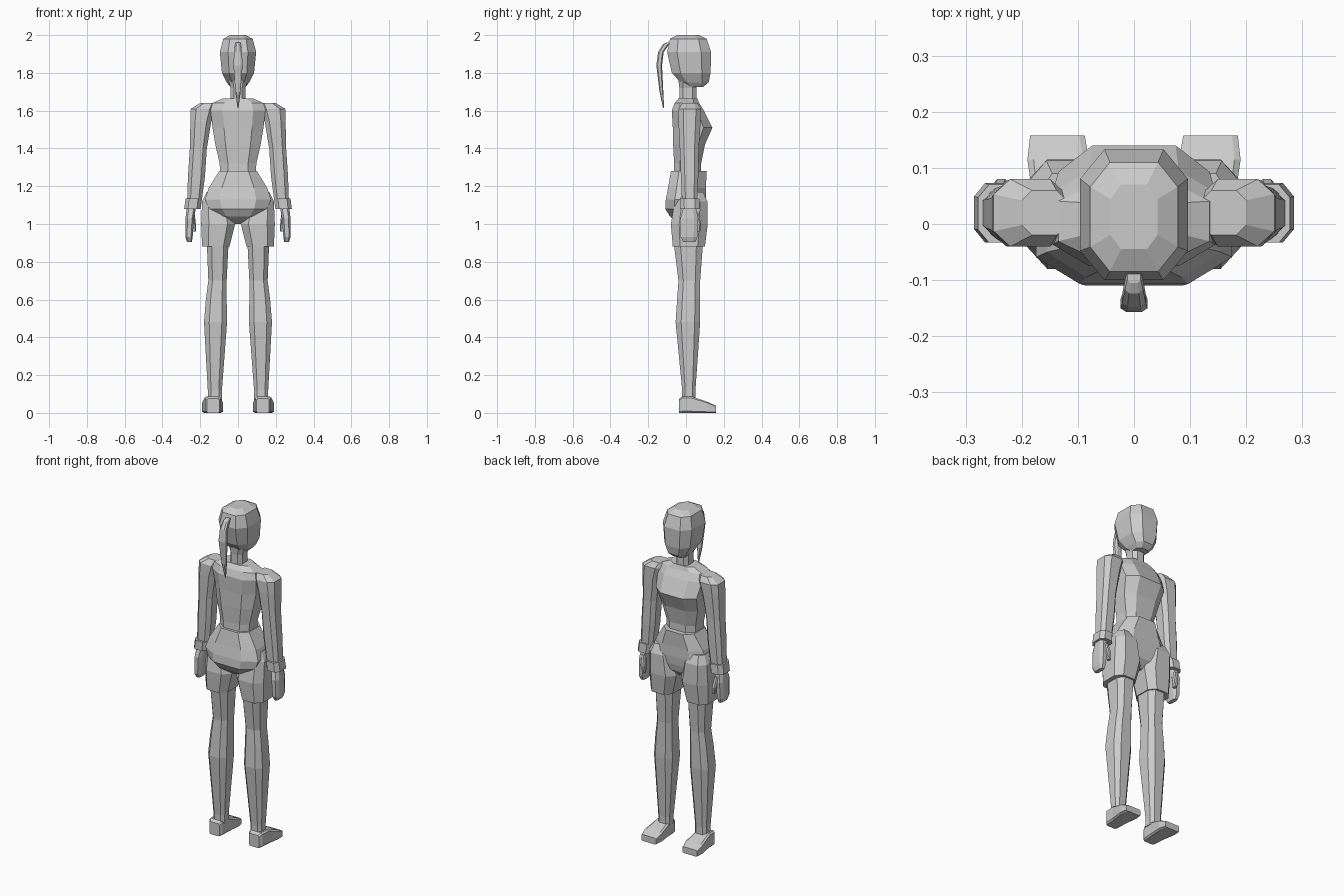
import bpy
import bmesh
from mathutils import Vector

UNIT = 0.01  # profiles are written in hundredths

default_cube = bpy.data.objects.get("Cube")
if default_cube:
    bpy.data.objects.remove(default_cube, do_unlink=True)

grey = bpy.data.materials.new("plain_grey")
grey.use_nodes = True
colour = (0.6, 0.6, 0.6, 1)
grey.diffuse_color = colour
grey.node_tree.nodes["Principled BSDF"].inputs["Base Color"].default_value = colour


def section(low_a, high_a, low_b, high_b, corner):
    """Eight-sided cross-section: a rectangle with cut corners."""
    mid_a, mid_b = (low_a + high_a) / 2, (low_b + high_b) / 2
    half_a, half_b = (high_a - low_a) / 2, (high_b - low_b) / 2
    signs = ((corner, -1), (1, -corner), (1, corner), (corner, 1),
             (-corner, 1), (-1, corner), (-1, -corner), (-corner, -1))
    return [(mid_a + half_a * s, mid_b + half_b * t) for s, t in signs]


def loft(name, rings, corner=0.55, along="z", mirrored=False):
    """Skin rings of (position, low_a, high_a, low_b, high_b) into a closed part."""
    bm = bmesh.new()
    loops = []
    for position, *bounds in rings:
        loop = []
        for a, b in section(*bounds, corner):
            point = (a, b, position) if along == "z" else (a, position, b)
            loop.append(bm.verts.new(Vector(point) * UNIT))
        loops.append(loop)
    for lower, upper in zip(loops, loops[1:]):
        count = len(lower)
        for i in range(count):
            j = (i + 1) % count
            bm.faces.new((lower[i], lower[j], upper[j], upper[i]))
    bm.faces.new(loops[0])
    bm.faces.new(loops[-1])
    bmesh.ops.recalc_face_normals(bm, faces=bm.faces)
    mesh = bpy.data.meshes.new(name)
    bm.to_mesh(mesh)
    bm.free()
    mesh.materials.append(grey)
    part = bpy.data.objects.new(name, mesh)
    bpy.context.collection.objects.link(part)
    if mirrored:
        part.modifiers.new("other_side", "MIRROR")
    return part


def centred(rings):
    """Expand (height, half_width, back, front) rings about the middle plane."""
    return [(z, -w, w, back, front) for z, w, back, front in rings]


# Head and neck
loft("head", centred([
    (172.5, 4, 1, 9), (175, 6, -3, 12), (180, 8.5, -7.5, 13), (191, 9.6, -10, 13.3),
    (198, 7.8, -8.5, 11), (200, 4.2, -4.5, 7)]))
loft("neck", centred([(162, 4.4, -4, 6), (167, 4, -3.5, 5.5), (172, 4, -3.5, 5.5),
                      (176, 5, -4, 6)]))

# Ponytail: arcs out from the back of the head and hangs to a point
loft("ponytail", [
    (161.5, -0.3, 0.3, -12.2, -11.6), (170, -1.4, 1.4, -14, -12),
    (184, -2.4, 2.4, -15.7, -12.7), (191, -2.1, 2.1, -14.8, -11.8),
    (195, -1.6, 1.6, -12.4, -9), (196, -1.2, 1.2, -10.5, -8)])

# Torso with bust, and the flared hips below the waist
loft("torso", centred([
    (126, 9.5, -6.5, 8), (132, 9.7, -6.3, 8), (142, 12, -6.8, 10), (151, 13.5, -7, 14),
    (160, 14.5, -7.5, 9.5), (164, 13.5, -6, 7), (166.5, 8, -4, 6)]))
loft("hips", centred([
    (100, 3, -3, 5), (104, 11, -8.5, 9), (108, 15.5, -11, 10), (113, 17.5, -10.7, 10.5),
    (119, 15.5, -9.5, 10.5), (128, 10, -8, 11)]))

# Shorts, legs and feet
loft("shorts_leg", [
    (88, 4.5, 19, -7, 10), (100, 1.5, 19.5, -8, 11.5), (112, 4, 19, -6, 11.3),
    (117, 8, 16.5, -4, 9)], mirrored=True)
loft("leg", [
    (7, 8.5, 16, -2, 5), (12, 8.5, 16, -2, 5), (48, 5.8, 18, -5.5, 7.5),
    (60, 6, 17, -4.7, 7.5), (70, 6, 15.7, -4, 7.5), (90, 5, 16.5, -6.5, 9)],
    mirrored=True)
loft("foot", [
    (-3.6, 9.8, 16.5, 0, 7.5), (-2, 9, 17.5, 0, 8.7), (3, 8.8, 17.8, 0, 8.7),
    (11.5, 8, 19, 0, 5.8), (15.8, 8.8, 18.5, 0, 3.8)],
    corner=0.8, along="y", mirrored=True)

# Sleeves with cuffs
loft("sleeve", [
    (110, 19.5, 27, -2, 6), (125, 17.5, 26.5, -2.7, 6.5), (140, 16.5, 25.5, -3.3, 6.8),
    (154, 14.2, 25.2, -4, 7.7), (161, 12, 25, -4, 8), (164, 12, 20, -2, 6)],
    mirrored=True)
loft("cuff", [(108, 19.8, 28.5, -3.3, 7.3), (113.5, 19.2, 27.8, -3.3, 7)], mirrored=True)

# Hands
loft("hand", [
    (90.5, 24.5, 27, -1.5, 5), (93, 24, 27.8, -2.8, 6), (103, 23.3, 27.8, -3, 6.5),
    (110, 22, 27, -1, 5)], mirrored=True)
loft("thumb", [(96, 22.3, 24, 5.5, 7.5), (100, 22.3, 25, 5, 8), (106, 23, 25.5, 3, 6.5)],
     mirrored=True)
